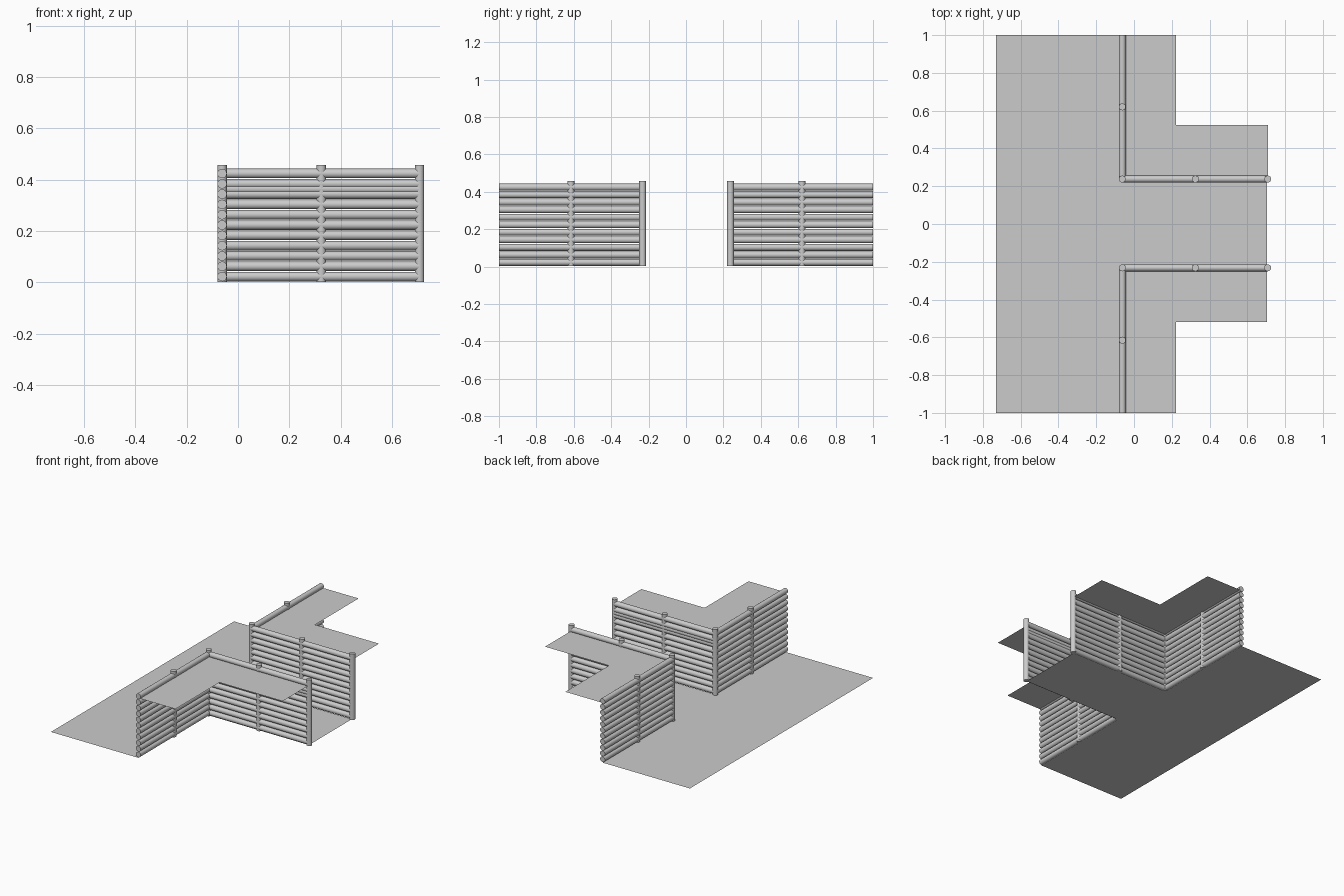
import bpy, bmesh, math
from mathutils import Vector

if "Cube" in bpy.data.objects:
    bpy.data.objects.remove(bpy.data.objects["Cube"])

WX, X_END = -0.062, 0.708      # bank wall line and outer end of the channel walls
LOG_R, POST_R = 0.0185, 0.0183
PITCH, ROWS = 0.0402, 11


def add_mesh(name, bm, smooth=False):
    mesh = bpy.data.meshes.new(name)
    bm.to_mesh(mesh)
    bm.free()
    obj = bpy.data.objects.new(name, mesh)
    bpy.context.collection.objects.link(obj)
    if smooth:
        bpy.ops.object.select_all(action='DESELECT')
        obj.select_set(True)
        bpy.context.view_layer.objects.active = obj
        bpy.ops.object.shade_smooth_by_angle(angle=math.radians(40))
    return obj


def add_rod(bm, a, b, r):
    """Capped round rod between two points."""
    a, b = Vector(a), Vector(b)
    d = b - a
    mat = d.to_track_quat('Z', 'Y').to_matrix().to_4x4()
    mat.translation = (a + b) / 2
    bmesh.ops.create_cone(bm, cap_ends=True, segments=16, radius1=r, radius2=r,
                          depth=d.length, matrix=mat)


def log_wall(name, a, b, extra=()):
    """Stack of horizontal logs between two plan points."""
    bm = bmesh.new()
    heights = [0.0225 + i * PITCH for i in range(ROWS)] + list(extra)
    for z in heights:
        add_rod(bm, (*a, z), (*b, z), LOG_R)
    add_mesh(name, bm, True)


def post(name, x, y):
    bm = bmesh.new()
    add_rod(bm, (x, y, 0.002), (x, y, 0.457), POST_R)
    add_mesh(name, bm, True)


def sheet(name, outline, z):
    """Flat ground sheet from a plan outline."""
    bm = bmesh.new()
    face = bm.faces.new([bm.verts.new((x, y, z)) for x, y in outline])
    face.normal_update()
    if face.normal.z < 0:
        face.normal_flip()
    add_mesh(name, bm)


# Lower ground: broad strip plus the channel running out between the walls
sheet("lower_ground", [(-0.73, -1), (WX, -1), (WX, -0.232), (0.705, -0.232),
                       (0.705, 0.238), (WX, 0.238), (WX, 1), (-0.73, 1)], 0.0)

# Each side: two log walls, five posts and an L-shaped upper ground
for side, s, wy, edge, mid, xe, extra in (
        ("front", -1, -0.232, -0.52, -0.615, 0.705, (0.364,)),
        ("back", 1, 0.238, 0.525, 0.62, 0.71, ())):
    log_wall(side + "_bank_logs", (WX, wy), (WX, s))
    log_wall(side + "_channel_logs", (WX, wy), (X_END, wy), extra)
    post(side + "_corner_post", WX, wy)
    post(side + "_middle_post", (WX + X_END) / 2 + 0.002, wy)
    post(side + "_end_post", X_END, wy)
    post(side + "_bank_post", WX, mid)
    sheet(side + "_upper_ground", [(WX, wy), (xe, wy), (xe, edge),
                                   (0.222, edge), (0.222, s), (WX, s)], 0.413)
